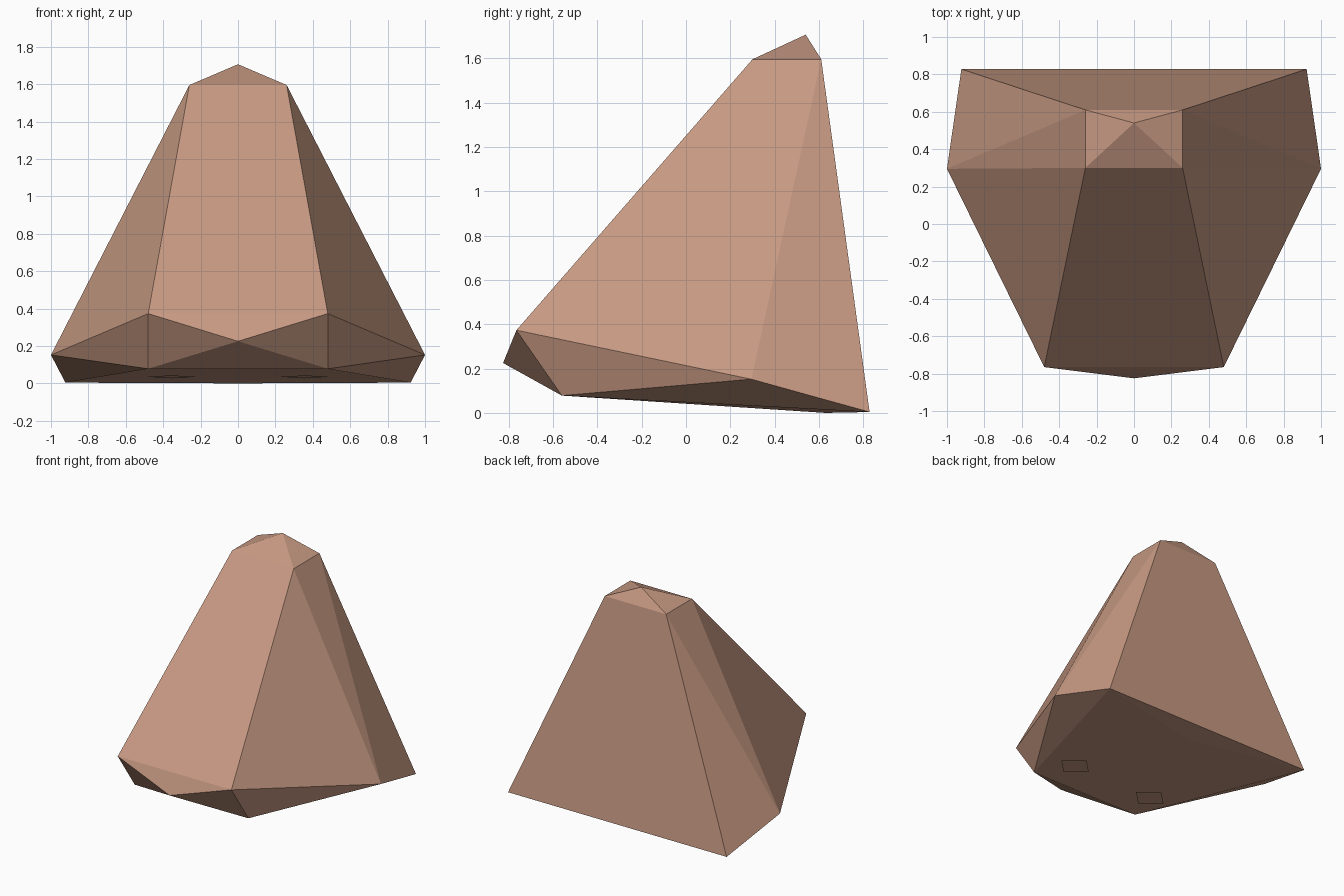
import bpy
import bmesh
import math

cube = bpy.data.objects.get("Cube")
if cube:
    bpy.data.objects.remove(cube)

# Skin colour
skin = bpy.data.materials.new("skin")
skin.use_nodes = True
tone = (0.57, 0.32, 0.225, 1)
skin.diffuse_color = tone
bsdf = skin.node_tree.nodes["Principled BSDF"]
bsdf.inputs["Base Color"].default_value = tone
bsdf.inputs["Roughness"].default_value = 0.8


def finish(name, bm):
    mesh = bpy.data.meshes.new(name)
    bm.to_mesh(mesh)
    bm.free()
    mesh.materials.append(skin)
    obj = bpy.data.objects.new(name, mesh)
    bpy.context.collection.objects.link(obj)
    return obj


# Points on the centre line and on the left half
centre = {
    "peak": (0, 0.54, 1.706),
    "tip": (0, -0.825, 0.225),
    "base": (0, 0.63, 0),
}
side = {
    "bridge": (0.26, 0.3, 1.595),
    "brow": (0.26, 0.61, 1.595),
    "ball": (0.48, -0.765, 0.373),
    "under": (0.48, -0.56, 0.078),
    "wing": (1, 0.295, 0.152),
    "corner": (0.923, 0.828, 0.004),
}

# Faces repeated on both halves
half_faces = [
    "peak bridge brow", "bridge ball wing", "bridge wing brow",
    "brow wing corner", "ball under wing", "under corner wing",
    "ball tip under", "under base corner",
]
# Faces that span the centre line: an optional centre point, then side pairs
span_faces = [
    ("peak", "bridge"), ("peak", "brow"), ("tip", "ball"),
    ("tip", "under"), ("base", "under"), ("base", "corner"),
    ("bridge", "ball"), ("brow", "corner"),
]

# Faceted nose
bm = bmesh.new()
points = {}
for key, co in centre.items():
    points[key, 1] = points[key, -1] = bm.verts.new(co)
for key, (x, y, z) in side.items():
    for s in (1, -1):
        points[key, s] = bm.verts.new((s * x, y, z))
for names in half_faces:
    for s in (1, -1):
        bm.faces.new([points[n, s] for n in names.split()])
for a, b in span_faces:
    loop = [points[a, 1], points[b, 1], points[b, -1]]
    if a in side:
        loop.append(points[a, -1])
    bm.faces.new(loop)
bmesh.ops.recalc_face_normals(bm, faces=bm.faces)
finish("nose", bm)

# Diamond nostril plates just under the base
for label, s in (("left", 1), ("right", -1)):
    bm = bmesh.new()
    bmesh.ops.create_circle(bm, cap_ends=True, segments=4, radius=0.13)
    bmesh.ops.reverse_faces(bm, faces=bm.faces)
    plate = finish(label + "_nostril", bm)
    plate.location = (s * 0.355, -0.245, 0.035)
    plate.rotation_euler.x = math.radians(-3.5)
